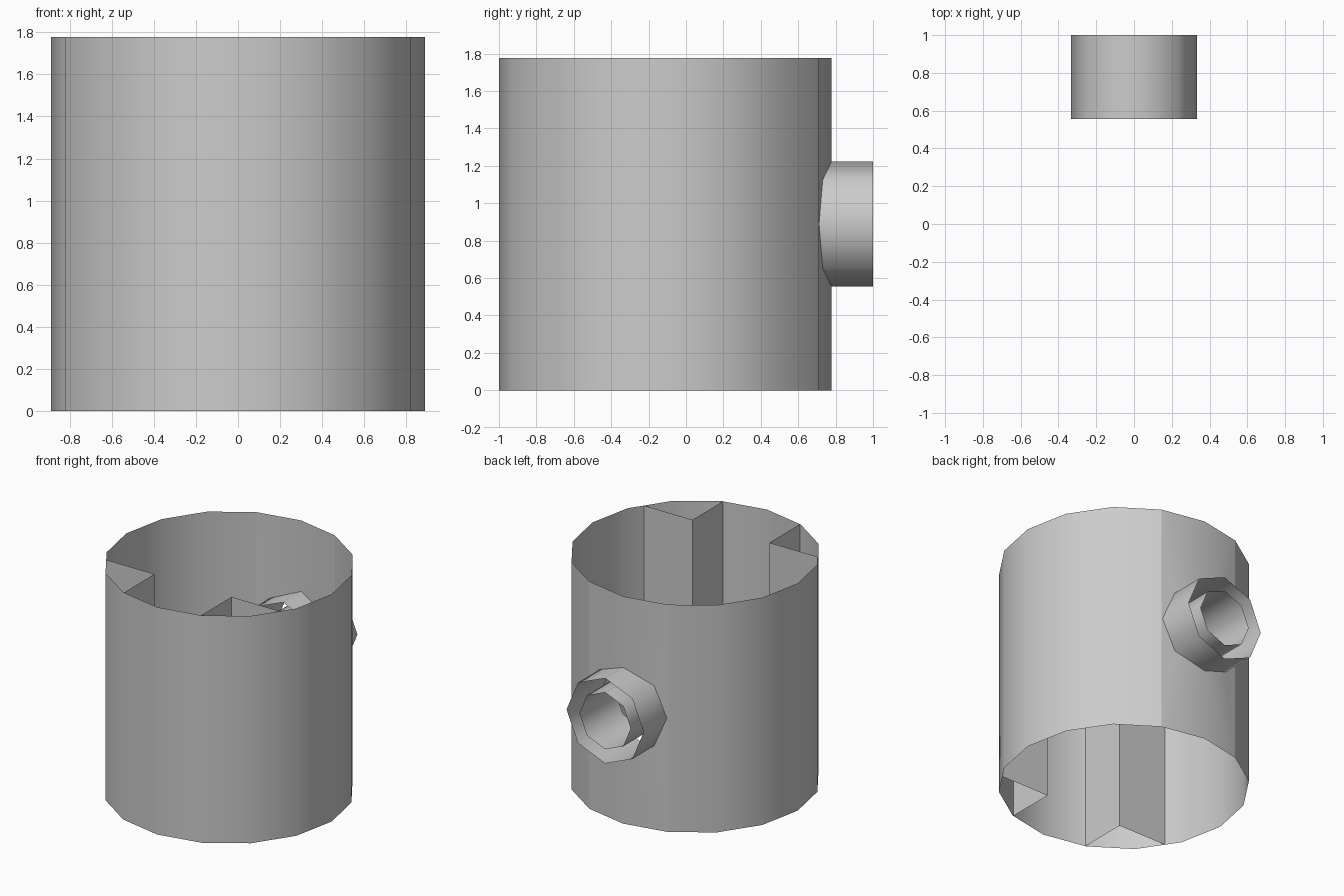
import bpy, bmesh
from math import sin, cos, radians, pi

if "Cube" in bpy.data.objects:
    bpy.data.objects.remove(bpy.data.objects["Cube"])

U = 1 / 9                 # base unit
R, H = 8 * U, 16 * U      # shell radius and height
CY = -U                   # shell centre in y
PZ = 8 * U                # pipe axis height
PR = 3 * U                # pipe outer radius


def make(name, faces, angle):
    """Object from a list of faces given as point lists, with shared points merged."""
    bm = bmesh.new()
    for pts in faces:
        bm.faces.new([bm.verts.new(p) for p in pts])
    bmesh.ops.remove_doubles(bm, verts=bm.verts, dist=1e-4)
    me = bpy.data.meshes.new(name)
    bm.to_mesh(me)
    bm.free()
    ob = bpy.data.objects.new(name, me)
    bpy.context.collection.objects.link(ob)
    bpy.ops.object.select_all(action='DESELECT')
    ob.select_set(True)
    bpy.context.view_layer.objects.active = ob
    bpy.ops.object.shade_smooth_by_angle(angle=radians(angle))
    return ob


def upright(a, b):
    """Full-height vertical quad over a plan segment."""
    return [(*a, 0), (*b, 0), (*b, H), (*a, H)]


# Shell: open 16-sided wall, with the two back facets replaced by holed ones
ring = [(R * cos(i * pi / 8), CY + R * sin(i * pi / 8)) for i in range(17)]
ring[16] = ring[0]
shell = []
full = [(R * cos(i * pi / 8), CY + R * sin(i * pi / 8)) for i in range(16)]
for i in range(16):
    if i not in (3, 4):
        shell.append(upright(full[i], full[(i + 1) % 16]))
xe, ye = full[3]
y0 = CY + R
for s in (1, -1):
    hole = []
    for k in range(5):
        a = pi / 2 - k * pi / 4
        x = PR * cos(a)
        hole.append((s * x, y0 + (ye - y0) * x / xe, PZ + PR * sin(a)))
    pts = [(0, y0, 0)] + hole[::-1] + [(0, y0, H), (s * xe, ye, H), (s * xe, ye, 0)]
    shell.append(pts if s < 0 else pts[::-1])
make("shell_wall", shell, 30)

# Inner corners: two upright L-shaped walls at the front
(ax, ay), (bx, by) = full[14], full[15]
yc = CY - 4 * U
side_x = ax + (bx - ax) * (yc - ay) / (by - ay)
fx, fy = full[13]
front_y = (CY - R) + (fy - (CY - R)) * PR / fx
for side, s in (("right", 1), ("left", -1)):
    apex = (s * PR, yc)
    faces = [upright((s * PR, front_y), apex), upright(apex, (s * side_x, yc))]
    make("inner_corner_" + side, [f[::s] for f in faces], 30)


# Pipe: two concentric open eight-sided tubes through the back wall
def tube(name, r, inward):
    faces = []
    for k in range(8):
        a, b = k * pi / 4, (k + 1) * pi / 4
        p, q = [(r * cos(t), PZ + r * sin(t)) for t in (a, b)]
        f = [(p[0], CY + 6 * U, p[1]), (q[0], CY + 6 * U, q[1]),
             (q[0], CY + 10 * U, q[1]), (p[0], CY + 10 * U, p[1])]
        faces.append(f if inward else f[::-1])
    return make(name, faces, 50)


tube("pipe_outer", PR, False)
tube("pipe_inner", 2 * U, True)
